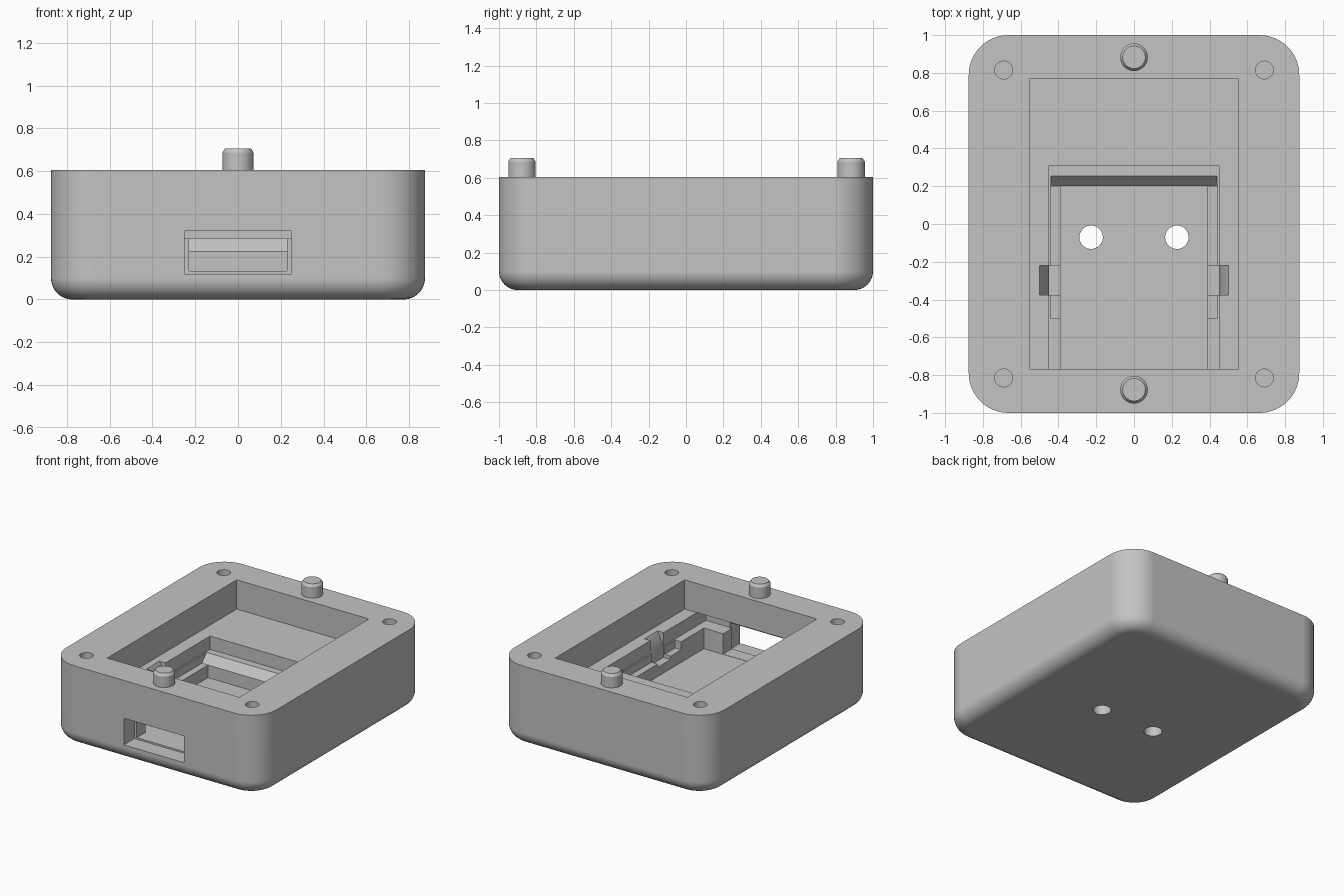
import bpy, bmesh, math

default = bpy.data.objects.get("Cube")
if default:
    bpy.data.objects.remove(default, do_unlink=True)

grey = bpy.data.materials.new("light grey plastic")
grey.use_nodes = True
GREY = (0.55, 0.55, 0.55, 1)
grey.diffuse_color = GREY
grey.node_tree.nodes["Principled BSDF"].inputs["Base Color"].default_value = GREY


def loft(name, rings):
    """Skin a stack of equal rings and cap both ends."""
    bm = bmesh.new()
    loops = [[bm.verts.new(p) for p in ring] for ring in rings]
    n = len(loops[0])
    for a, b in zip(loops, loops[1:]):
        for i in range(n):
            j = (i + 1) % n
            bm.faces.new((a[i], a[j], b[j], b[i]))
    bm.faces.new(loops[0][::-1])
    bm.faces.new(loops[-1])
    bmesh.ops.recalc_face_normals(bm, faces=bm.faces)
    mesh = bpy.data.meshes.new(name)
    bm.to_mesh(mesh)
    bm.free()
    mesh.materials.append(grey)
    obj = bpy.data.objects.new(name, mesh)
    bpy.context.collection.objects.link(obj)
    return obj


def rounded_ring(hx, hy, r, z, steps=12):
    ring = []
    for k, (sx, sy) in enumerate(((1, 1), (-1, 1), (-1, -1), (1, -1))):
        for i in range(steps + 1):
            a = math.pi / 2 * (k + i / steps)
            ring.append((sx * (hx - r) + r * math.cos(a),
                         sy * (hy - r) + r * math.sin(a), z))
    return ring


def circle(x, y, r, z, n=40):
    return [(x + r * math.cos(math.tau * i / n),
             y + r * math.sin(math.tau * i / n), z) for i in range(n)]


def box(x0, x1, y0, y1, z0, z1):
    return loft("cutter", [[(x0, y0, z), (x1, y0, z), (x1, y1, z), (x0, y1, z)]
                           for z in (z0, z1)])


def drill(x, y, r, z0, z1):
    return loft("cutter", [circle(x, y, r, z0), circle(x, y, r, z1)])


def cut(body, cutter):
    cutter.hide_render = True
    mod = body.modifiers.new("cut", "BOOLEAN")
    mod.operation = "DIFFERENCE"
    mod.solver = "EXACT"
    mod.object = cutter
    bpy.context.view_layer.objects.active = body
    bpy.ops.object.modifier_apply(modifier=mod.name)
    bpy.data.objects.remove(cutter, do_unlink=True)


def smooth(obj):
    bpy.ops.object.select_all(action="DESELECT")
    obj.select_set(True)
    bpy.context.view_layer.objects.active = obj
    bpy.ops.object.shade_smooth_by_angle(angle=math.radians(30))
    obj.modifiers.new("flat face normals", "WEIGHTED_NORMAL").keep_sharp = True


# Case body with rounded corners and a rounded bottom edge
TOP, FLOOR, LEDGE, BOARD, DEEP = 0.605, 0.385, 0.225, 0.285, 0.13
FILLET = 0.1
rings = []
for i in range(9):
    a = math.pi / 2 * i / 8
    d = FILLET * (1 - math.sin(a))
    rings.append(rounded_ring(0.875 - d, 1 - d, 0.21 - d, FILLET * (1 - math.cos(a))))
rings.append(rounded_ring(0.875, 1, 0.21, TOP))
case = loft("case_body", rings)

# Upper pocket, board recess, lowered ledge and deep well
cut(case, box(-0.55, 0.55, -0.77, 0.77, FLOOR, 0.8))
cut(case, box(-0.45, 0.45, -0.88, 0.31, BOARD, FLOOR + 0.001))
cut(case, box(-0.44, 0.44, -0.5, 0.2, LEDGE, 0.34))
cut(case, box(-0.39, 0.39, -0.77, 0.2, DEEP, 0.35))

# Sloped edge at the back of the well
cut(case, loft("cutter", [[(x, 0.18, LEDGE), (x, 0.2, LEDGE), (x, 0.255, BOARD),
                           (x, 0.255, 0.33), (x, 0.18, 0.33)] for x in (-0.44, 0.44)]))

# Sloped clip notches on both sides
for s in (-1, 1):
    cut(case, loft("cutter", [[(s * 0.38, y, 0.2), (s * 0.45, y, 0.2),
                               (s * 0.45, y, 0.29), (s * 0.5, y, FLOOR),
                               (s * 0.5, y, 0.45), (s * 0.38, y, 0.45)]
                              for y in (-0.375, -0.22)]))

# Front connector opening, stepped
cut(case, box(-0.25, 0.25, -1.1, -0.875, 0.12, 0.32))
cut(case, box(-0.23, 0.23, -0.9, -0.75, DEEP + 0.002, 0.3))

# Floor holes and blind corner screw holes
for s in (-1, 1):
    cut(case, drill(s * 0.227, -0.07, 0.062, -0.1, 0.2))
    for t in (-1, 1):
        cut(case, drill(s * 0.69, t * 0.815, 0.047, 0.3, 0.8))
smooth(case)

# Chamfered locating pins
for name, y in (("front_pin", -0.877), ("back_pin", 0.883)):
    smooth(loft(name, [circle(0, y, 0.073, TOP - 0.02), circle(0, y, 0.073, 0.688),
                       circle(0, y, 0.06, 0.707)]))
